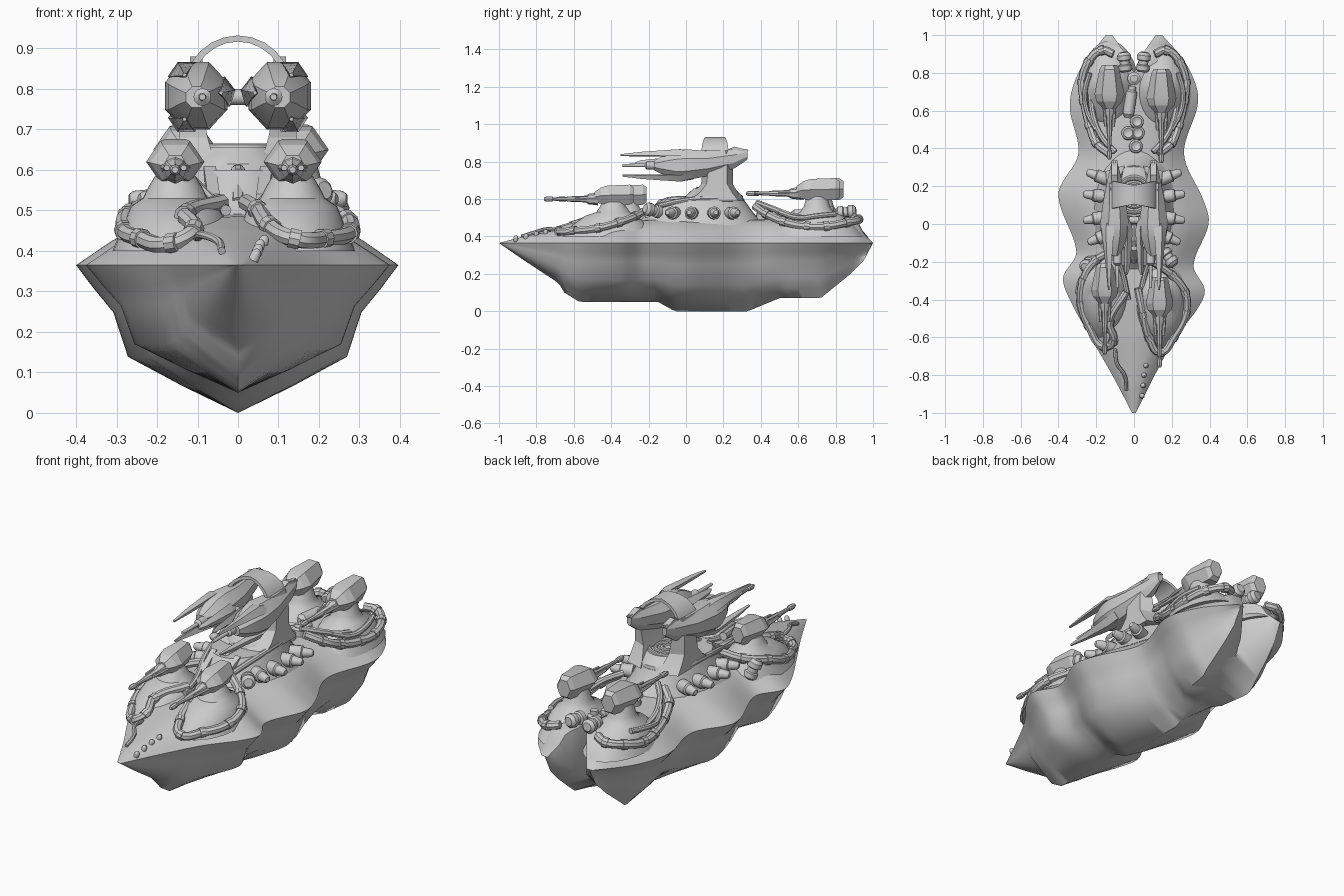
import bpy, math
from mathutils import Vector

if "Cube" in bpy.data.objects:
    bpy.data.objects.remove(bpy.data.objects["Cube"])

def mesh(name, verts, faces, angle=35):
    me = bpy.data.meshes.new(name)
    me.from_pydata([tuple(v) for v in verts], [], faces)
    ob = bpy.data.objects.new(name, me)
    bpy.context.collection.objects.link(ob)
    bpy.ops.object.select_all(action='DESELECT')
    ob.select_set(True)
    bpy.context.view_layer.objects.active = ob
    bpy.ops.object.mode_set(mode='EDIT')
    bpy.ops.mesh.select_all(action='SELECT')
    bpy.ops.mesh.remove_doubles(threshold=0.0005)
    bpy.ops.mesh.normals_make_consistent(inside=False)
    bpy.ops.object.mode_set(mode='OBJECT')
    if angle:
        bpy.ops.object.shade_smooth_by_angle(angle=math.radians(angle))
    return ob

def loft(name, rings, angle=35):
    n = len(rings[0])
    verts = [v for r in rings for v in r]
    faces = [(i*n+j, i*n+(j+1) % n, (i+1)*n+(j+1) % n, (i+1)*n+j)
             for i in range(len(rings)-1) for j in range(n)]
    faces += [tuple(range(n))[::-1], tuple(range(len(verts)-n, len(verts)))]
    return mesh(name, verts, faces, angle)

def lathe(name, profile, loc, direction, n=12):
    q = Vector(direction).to_track_quat('Z', 'Y')
    ring = lambda r, h: [Vector(loc) + q @ Vector((r*math.cos(2*math.pi*k/n), r*math.sin(2*math.pi*k/n), h))
                         for k in range(n)]
    return loft(name, [ring(max(r, .001), h) for r, h in profile])

def oval(cx, cy, rx, ry, z, n=32):
    return [(cx+rx*math.cos(2*math.pi*k/n), cy+ry*math.sin(2*math.pi*k/n), z) for k in range(n)]

def along_y(cx, y, cz, rx, rz, n, turn=0.0):
    return [(cx+rx*math.cos(2*math.pi*k/n+turn), y, cz+rz*math.sin(2*math.pi*k/n+turn)) for k in range(n)]

def spline(knots, x):
    i = max(0, min(len(knots)-2, sum(k[0] <= x for k in knots)-1))
    def slope(j):
        a, b = knots[max(j-1, 0)], knots[min(j+1, len(knots)-1)]
        return (b[1]-a[1])/(b[0]-a[0])
    (x0, a), (x1, b) = knots[i], knots[i+1]
    h = x1-x0
    t = (x-x0)/h
    return ((2*t**3-3*t*t+1)*a + (t**3-2*t*t+t)*h*slope(i)
            + (3*t*t-2*t**3)*b + (t**3-t*t)*h*slope(i+1))

def linear(knots, x):
    for (x0, a), (x1, b) in zip(knots, knots[1:]):
        if x <= x1:
            return a+(b-a)*(x-x0)/(x1-x0)
    return knots[-1][1]

def pipe(name, pts, r=.021, collars=True):
    cu = bpy.data.curves.new(name, 'CURVE')
    cu.dimensions, cu.bevel_depth, cu.bevel_resolution, cu.use_fill_caps = '3D', r, 2, True
    cu.resolution_u = 5
    sp = cu.splines.new('BEZIER')
    sp.bezier_points.add(len(pts)-1)
    for b, p in zip(sp.bezier_points, pts):
        b.co = p
        b.handle_left_type = b.handle_right_type = 'AUTO'
    ob = bpy.data.objects.new(name, cu)
    bpy.context.collection.objects.link(ob)
    bpy.ops.object.select_all(action='DESELECT')
    ob.select_set(True)
    bpy.context.view_layer.objects.active = ob
    bpy.ops.object.convert(target='MESH')
    bpy.ops.object.shade_smooth_by_angle()
    for a, p, b in zip(pts, pts[1:], pts[2:]) if collars else []:
        d = Vector(b)-Vector(a)
        lathe(name+"_collar", [(r*1.2, -.014), (r*1.2, .014)], p, d, 10)

# Hull: two wavy halves, splitting into twin lobes at the stern
EDGE = .365
width = {1: [(-1, .01), (-.8, .11), (-.6, .22), (-.45, .335), (-.35, .375), (-.22, .315), (0, .395),
             (.12, .37), (.37, .265), (.66, .34), (.85, .275), (1, .15)],
         -1: [(-1, .01), (-.8, .115), (-.6, .23), (-.4, .34), (-.28, .375), (-.15, .305), (.16, .4),
              (.37, .295), (.63, .34), (.82, .285), (1, .15)]}
keel = [(-1, EDGE), (-.87, .275), (-.68, .15), (-.65, .1), (-.57, .05), (-.15, .05), (-.06, 0),
        (.33, 0), (.5, .07), (.72, .07), (.88, .2), (.95, .27), (1, EDGE)]
crown = [(-1, EDGE), (-.85, .405), (-.6, .455), (-.4, .485), (0, .5), (.6, .49), (.85, .5), (.92, .48), (.95, .42), (1, EDGE)]
valley = [(-1, 0), (.35, 0), (.6, .08), (.8, .2), (1, EDGE)]
N = 80
verts, faces = [], []
for s in (1, -1):
    base = len(verts)
    for i in range(N+1):
        y = -1+2*i/N
        w, zb, zc = spline(width[s], y), linear(keel, y), linear(crown, y)
        xi = linear([(-1, 0), (.8, 0), (.88, .03), (1, .115)], y)
        xk = linear([(-1, 0), (.38, 0), (.55, .12), (.75, .15), (1, .13)], y)
        zv = min(EDGE, max(zb, linear(valley, y)))
        sec = [(xi+(w-xi)*t, EDGE+(zc-EDGE)*f) for t, f in ((0, 1), (.4, .95), (.6, .75), (.78, .45), (1, 0))]
        sec += [(max(xk, w*t), zb+(EDGE-zb)*f) for t, f in ((.89, .84), (.77, .68), (.68, .38))]
        sec += [(xk+(w*.68-xk)*.5, zb+(EDGE-zb)*.18), (xk, zb), (xi, zv)]
        verts += [(s*x, y, z) for x, z in sec]
    m = 11
    for i in range(N):
        for j in range(m if i > .89*N else m-1):
            a, b = base+i*m, base+(i+1)*m
            faces.append((a+j, a+(j+1) % m, b+(j+1) % m, b+j))
mesh("hull", verts, faces, 58)

# Central superstructure with side bolts
levels = [(.25, -.34, .46, .42), (.205, -.25, .4, .48), (.17, -.19, .35, .54), (.155, -.15, .315, .59), (.15, -.14, .31, .6)]
loft("superstructure", [oval(0, (a+b)/2, rx, (b-a)/2, z) for rx, a, b, z in levels])
bolt = [(.034, -.04), (.034, .02), (.026, .025), (.02, .065), (.012, .075)]
for s in (1, -1):
    for x, y in ((.175, -.07), (.195, .03), (.195, .15), (.18, .25)):
        lathe("side_bolt", bolt, (s*x, y, .525), (s, (y-.1)*2.5, .05))

# Main turret base, concentric rings, pylons, arch
loft("turret_base", [oval(0, .15, r, r*1.1, z) for r, z in ((.145, .59), (.14, .615), (.115, .64), (.1, .655))])
for r in (.09, .06, .03):
    bpy.ops.mesh.primitive_torus_add(location=(0, .15, .655), major_radius=r, minor_radius=.01,
                                     major_segments=24, minor_segments=8)
    bpy.context.object.name = "turret_ring"
    bpy.ops.object.shade_smooth_by_angle()
for s in (1, -1):
    rows = [(.05, .15, -.02, .31, .59), (.06, .148, .04, .28, .63), (.075, .145, .08, .25, .68),
            (.09, .145, .09, .25, .76), (.1, .14, .08, .25, .82), (.112, .13, .08, .24, .86)]
    loft("turret_pylon", [[(s*a, c, z), (s*b, c+.03, z), (s*b, d-.03, z), (s*a, d, z)] for a, b, c, d, z in rows], 30)
arch = []
for k in range(13):
    a = math.pi*k/12
    c, sn, h = math.cos(a), math.sin(a), .05+.025*abs(math.cos(a))
    arch.append([(r*c, .155+d, .8+q*sn) for r, q, d in ((.115, .117, -h), (.132, .132, -h), (.132, .132, h), (.115, .117, h))])
loft("turret_arch", arch, 30)
lathe("pod_axle", [(.02, -.06), (.02, .06)], (0, .02, .78), (1, 0, 0))

# Twin clawed gun pods
for s in (1, -1):
    cx = s*.103
    rows = [(.33, .84, .015, .03), (.26, .815, .035, .055), (.12, .79, .065, .072), (0, .783, .083, .09),
            (-.06, .78, .075, .083), (-.14, .78, .045, .045), (-.17, .78, .028, .028)]
    loft("gun_pod", [along_y(cx, y, z, rx, rz, 8, math.pi/8) for y, z, rx, rz in rows], 20)
    lathe("pod_barrel", [(.022, 0), (.022, .06), (.01, .07), (.008, .19)], (cx-s*.015, -.15, .78), (0, -1, 0))
    for ang, tip in ((62, -.35), (-62, -.34), (170, -.27)):
        a = math.radians(ang)
        out = Vector((s*math.cos(a), 0, math.sin(a)))
        side = Vector((-out.z, 0, out.x))
        rings = []
        for y, r, t, wd in ((.04, .066, .012, .035), (-.03, .078, .02, .038), (-.14, .072, .018, .026),
                            (-.24, .068, .014, .016), (tip, .062, .006, .006)):
            p = Vector((cx, y, .78))+out*r
            rings.append([p+out*t, p+side*wd, p-out*t, p-side*wd])
        loft("pod_claw", rings, 20)
    loft("pod_rear_fin", [[(cx+d, .18, .74), (cx+d, .28, .79), (cx+d, .335, .86), (cx+d, .26, .88), (cx+d, .16, .84)]
                          for d in (-.015, .015)], 0)

# Four small deck turrets on mounds: faceted wedge bodies, long thin barrels
def deck_turret(x, y, z, k, back):
    loft("turret_mound", [oval(x, y+o, rx, ry, h) for rx, ry, h, o in
         ((.155, .25, .40, back), (.13, .2, .46, back), (.11, .14, .51, back*.5), (.08, .09, .53, 0), (.065, .07, .56, 0), (.05, .055, z-.03, 0))])
    loft("turret_body", [along_y(x, y+dy*k, z+dz, rx*k, rz*k, 6, 0) for dy, dz, rx, rz in
         ((.11, .008, .036, .045), (.09, .008, .048, .062), (-.03, .005, .072, .06), (-.065, .003, .062, .05), (-.1, -.005, .03, .03))], 15)
    lathe("turret_barrel", [(.034, 0), (.028, .05), (.018, .065), (.014, .16), (.011, .17), (.009, .24), (.014, .245), (.014, .275), (.008, .29)],
          (x, y-.08*k, z-.015), (0, -1, .0), 8)
    for d in (-.03, .03):
        lathe("turret_side_rod", [(.01, 0), (.008, .15)], (x+d, y-.05*k, z-.01), (-d*2, -1, 0), 6)

deck_turret(-.155, -.32, .615, 1, -.04)
deck_turret(.135, -.39, .615, 1, -.02)
deck_turret(-.13, .72, .645, 1.1, .0)
deck_turret(.145, .70, .645, 1.1, .0)

# Deck pipes, looping round the turret mounds
pipe("front_pipe_right", [(.1, -.2, .55), (.2, -.27, .51), (.27, -.36, .475), (.275, -.47, .445), (.21, -.6, .43),
                          (.14, -.68, .43), (.08, -.6, .46), (.05, -.48, .5), (.02, -.34, .52)])
pipe("front_pipe_left", [(-.1, -.14, .55), (-.2, -.19, .52), (-.27, -.3, .49), (-.28, -.42, .45), (-.24, -.54, .43),
                         (-.16, -.65, .42), (-.11, -.62, .45), (-.13, -.52, .49), (-.04, -.36, .52)])
for s in (1, -1):
    pipe("stern_pipe", [(s*.13, .37, .56), (s*.2, .43, .52), (s*.235, .52, .48), (s*.265, .65, .455), (s*.275, .75, .455),
                        (s*.24, .86, .475), (s*.17, .92, .49), (s*.11, .9, .5)], .022)
    pipe("stern_inner_pipe", [(s*.1, .38, .58), (s*.17, .46, .55), (s*.215, .57, .51), (s*.23, .7, .49)], .016, False)
    pipe("shoulder_pipe", [(s*.2, .5, .53), (s*.25, .6, .5), (s*.26, .7, .51), (s*.235, .8, .52)], .014, False)
    # Long rails running forward from the superstructure
    pipe("fore_rail", [(s*.13, .25, .6), (s*.14, .05, .6), (s*.11, -.12, .57), (s*.06, -.26, .52), (s*.03, -.4, .5)], .014, False)
    loft("fore_fin", [[(s*(.07+d), -.08, .52), (s*(.07+d), -.1, .61), (s*(.06+d), -.22, .54), (s*(.06+d), -.22, .5)]
                      for d in (-.015, .015)], 0)
pipe("bow_cable", [(-.1, -.66, .43), (-.09, -.74, .44), (-.05, -.8, .425), (-.04, -.88, .4)], .01, False)
pipe("centre_conduit", [(0, .02, .6), (0, -.1, .59), (0, -.2, .52)], .016)

# Canisters, deck discs, capsule and bow studs
can = [(.025, -.055), (.035, -.045), (.035, -.02), (.026, -.015), (.026, .005), (.036, .01), (.036, .035), (.022, .05)]
for s in (1, -1):
    lathe("stern_canister", can, (s*.05, .86, .53), (s*.1, 1, .1))
lathe("side_canister", can, (.185, -.18, .54), (.6, -.8, .2))
lathe("side_canister", can, (-.245, -.215, .47), (-.3, -.3, 1))
lathe("deck_capsule", [(.015, -.09), (.03, -.07), (.03, .05), (.02, .06), (.02, .08)], (-.02, .65, .515), (.15, 1, 0))
lathe("stern_post", [(.035, -.05), (.035, .01), (.02, .02), (.02, .04)], (0, .77, .52), (0, 0, 1))
for x, y in ((-.03, .48), (.015, .54), (.01, .41), (.02, .48)):
    lathe("deck_disc", [(.036, -.03), (.036, .02), (.025, .03), (.012, .022)], (x, y, .5), (x, .1, 1))
for x, y, z in ((.045, -.91, .394), (.05, -.855, .405), (.055, -.8, .417), (.065, -.75, .427)):
    lathe("bow_stud", [(.013, -.02), (.013, .0), (.009, .008), (.003, .012)], (x, y, z), (.4, 0, 1), 10)
